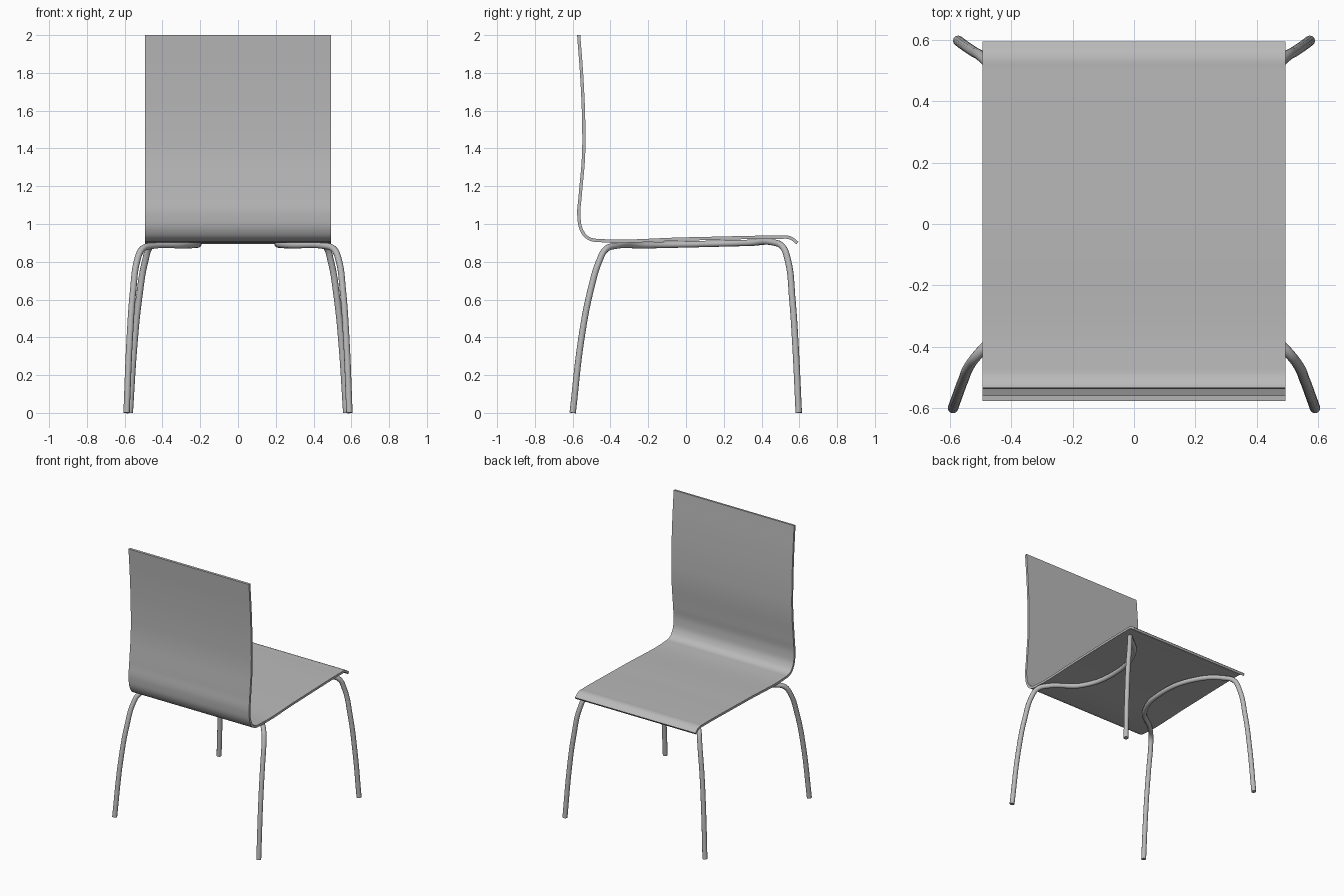
import bpy
import bmesh
import math

cube = bpy.data.objects.get("Cube")
if cube:
    bpy.data.objects.remove(cube, do_unlink=True)

grey = bpy.data.materials.new("mid_grey")
grey.use_nodes = True
GREY = (0.49, 0.49, 0.49, 1)
grey.diffuse_color = GREY
grey.node_tree.nodes["Principled BSDF"].inputs["Base Color"].default_value = GREY


def smooth_curve(name, points):
    """Curve object passing smoothly through the points."""
    data = bpy.data.curves.new(name, "CURVE")
    data.dimensions = "3D"
    data.resolution_u = 8
    spline = data.splines.new("BEZIER")
    spline.bezier_points.add(len(points) - 1)
    for bp, co in zip(spline.bezier_points, points):
        bp.co = co
        bp.handle_left_type = bp.handle_right_type = "AUTO"
    obj = bpy.data.objects.new(name, data)
    bpy.context.collection.objects.link(obj)
    return obj


def to_mesh(obj):
    """Apply curve settings and modifiers."""
    bpy.ops.object.select_all(action="DESELECT")
    obj.select_set(True)
    bpy.context.view_layer.objects.active = obj
    bpy.ops.object.convert(target="MESH")
    return bpy.context.object


def finish(obj):
    """Grey material and smooth shading with sharp edges kept."""
    obj.data.materials.clear()
    obj.data.materials.append(grey)
    bpy.ops.object.shade_smooth_by_angle(angle=math.radians(40))


# Seat and backrest: a side profile swept across the width, then thickened
HALF_WIDTH = 0.493
profile = [(-0.568, 2.0), (-0.55, 1.75), (-0.541, 1.5), (-0.543, 1.35),
           (-0.56, 1.15), (-0.567, 1.04), (-0.55, 0.962), (-0.515, 0.924),
           (-0.45, 0.912), (0, 0.921), (0.5, 0.93), (0.55, 0.927), (0.59, 0.9)]
shell = to_mesh(smooth_curve("seat_and_backrest",
                             [(-HALF_WIDTH, y, z) for y, z in profile]))
bm = bmesh.new()
bm.from_mesh(shell.data)
swept = bmesh.ops.extrude_edge_only(bm, edges=bm.edges[:])["geom"]
bmesh.ops.translate(bm, vec=(2 * HALF_WIDTH, 0, 0),
                    verts=[g for g in swept if isinstance(g, bmesh.types.BMVert)])
bmesh.ops.recalc_face_normals(bm, faces=bm.faces[:])
bm.to_mesh(shell.data)
bm.free()
thick = shell.modifiers.new("thickness", "SOLIDIFY")
thick.thickness = 0.017
thick.offset = 0
finish(to_mesh(shell))

# Leg frames: one bent tube per side, foot to foot, bowing in under the seat
tube = [(0.59, -0.6, 0), (0.573, -0.553, 0.4), (0.555, -0.505, 0.65),
        (0.533, -0.457, 0.81), (0.508, -0.425, 0.866), (0.46, -0.375, 0.884),
        (0.28, -0.22, 0.887), (0.21, 0.04, 0.893), (0.28, 0.33, 0.9),
        (0.42, 0.465, 0.902), (0.465, 0.511, 0.88), (0.49, 0.539, 0.81),
        (0.525, 0.563, 0.6), (0.55, 0.58, 0.35), (0.573, 0.597, 0)]
for name, side in (("left_leg_frame", 1), ("right_leg_frame", -1)):
    frame = smooth_curve(name, [(side * x, y, z) for x, y, z in tube])
    frame.data.bevel_depth = 0.017
    frame.data.bevel_resolution = 4
    frame.data.use_fill_caps = True
    finish(to_mesh(frame))
